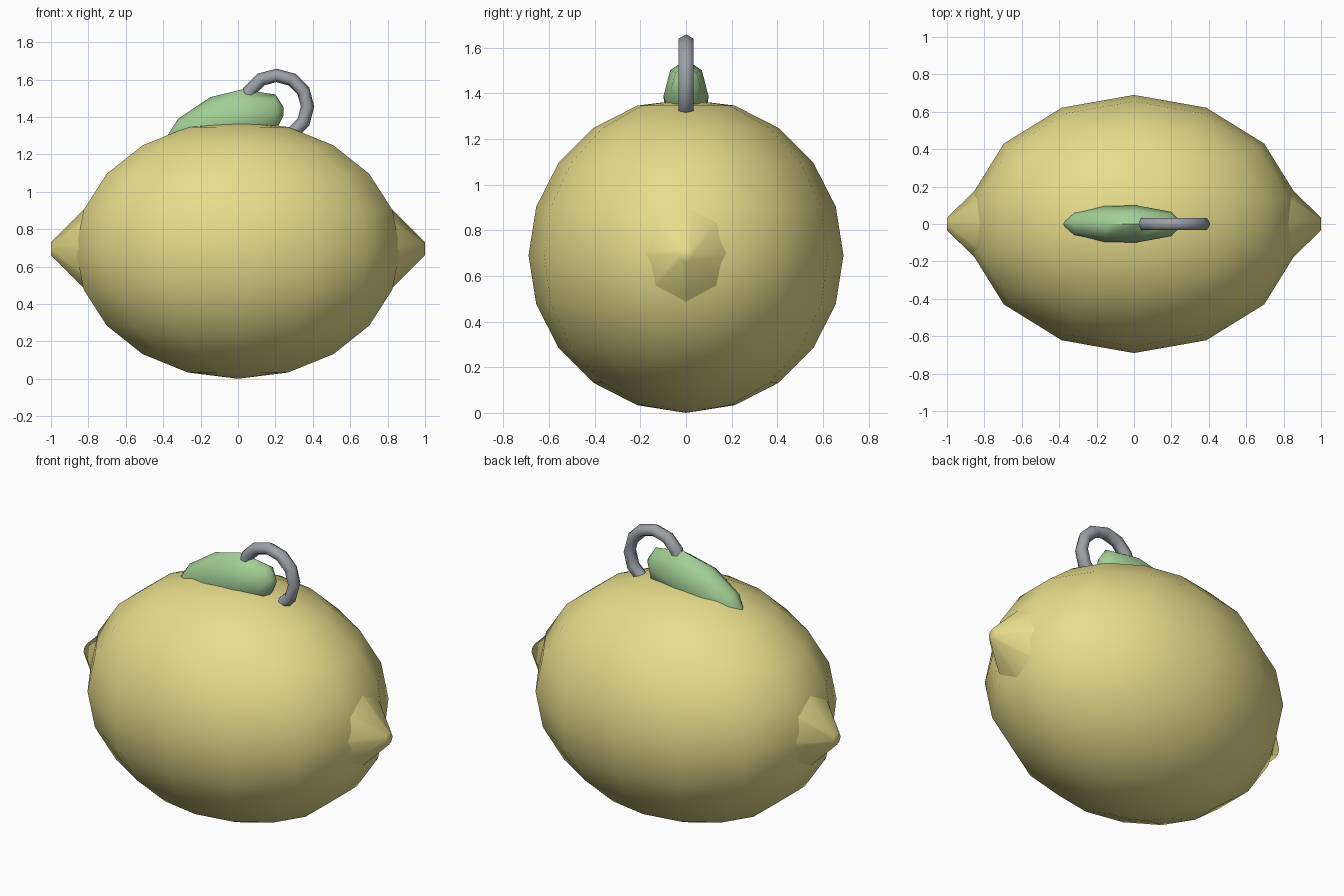
import bpy, bmesh
from math import sin, cos, pi, radians
from mathutils import Vector

if "Cube" in bpy.data.objects:
    bpy.data.objects.remove(bpy.data.objects["Cube"])


def material(name, rgb):
    m = bpy.data.materials.new(name)
    m.diffuse_color = (*rgb, 1)
    m.use_nodes = True
    m.node_tree.nodes["Principled BSDF"].inputs["Base Color"].default_value = m.diffuse_color
    return m


YELLOW = material("yellow_rind", (0.80, 0.72, 0.26))
GREEN = material("leaf_green", (0.36, 0.62, 0.30))
STEEL = material("ring_steel", (0.33, 0.35, 0.39))


def loft(name, rings, mat, closed=False, angle=60):
    """Skin a list of equal-sized rings, capped at the ends or closed in a loop."""
    bm = bmesh.new()
    vs = [[bm.verts.new(p) for p in r] for r in rings]
    n = len(rings[0])
    for i in range(len(vs) if closed else len(vs) - 1):
        a, b = vs[i], vs[(i + 1) % len(vs)]
        for j in range(n):
            k = (j + 1) % n
            bm.faces.new((a[j], a[k], b[k], b[j]))
    if not closed:
        bm.faces.new(vs[0])
        bm.faces.new(vs[-1])
    bmesh.ops.remove_doubles(bm, verts=bm.verts, dist=0.0005)
    bmesh.ops.recalc_face_normals(bm, faces=bm.faces)
    me = bpy.data.meshes.new(name)
    bm.to_mesh(me)
    bm.free()
    ob = bpy.data.objects.new(name, me)
    bpy.context.collection.objects.link(ob)
    me.materials.append(mat)
    bpy.ops.object.select_all(action='DESELECT')
    ob.select_set(True)
    bpy.context.view_layer.objects.active = ob
    bpy.ops.object.shade_smooth_by_angle(angle=radians(angle))
    return ob


def x_section(x, cz, ry, rz, n=8):
    return [(x, ry * sin(2 * pi * j / n), cz + rz * cos(2 * pi * j / n)) for j in range(n)]


# Fruit body: 14-sided, 10-ring stretched sphere, with a corner facing the front
RX, RY, MID = 0.89, 0.69, 0.69
body = []
for i in range(11):
    t = pi * i / 10
    r = max(sin(t), 1e-5)
    body.append([(RX * r * sin(2 * pi * j / 14), RY * r * cos(2 * pi * j / 14),
                  MID - cos(t) * (0.69 if i < 10 else 0.683)) for j in range(14)])
loft("fruit_body", body, YELLOW)

# Blunt cone tips at both ends
for side, s in (("left", -1), ("right", 1)):
    loft(side + "_tip", [x_section(s * x, 0.695, r * 0.97, r)
                         for x, r in ((0.76, 0.275), (1.0, 0.035))], YELLOW)

# Leaf: tilted half-sunk pod; each row is x, centre z, y radius, z radius
leaf = [(-0.385, 1.285, 0.004, 0.004), (-0.32, 1.29, 0.068, 0.10),
        (-0.15, 1.36, 0.097, 0.145), (0.02, 1.39, 0.098, 0.157),
        (0.20, 1.42, 0.065, 0.10), (0.242, 1.43, 0.02, 0.025)]
loft("leaf", [x_section(*row) for row in leaf], GREEN)

# Pull ring: 12-segment upright loop with a hexagonal tube
ring = []
for i in range(12):
    a = 2 * pi * i / 12
    d = Vector((cos(a), 0, sin(a)))
    ring.append([Vector((0.205, 0, 1.455)) + d * (0.167 + 0.036 * cos(pi * k / 3))
                 + Vector((0, 0.038 * sin(pi * k / 3), 0)) for k in range(6)])
loft("pull_ring", ring, STEEL, closed=True, angle=70)
